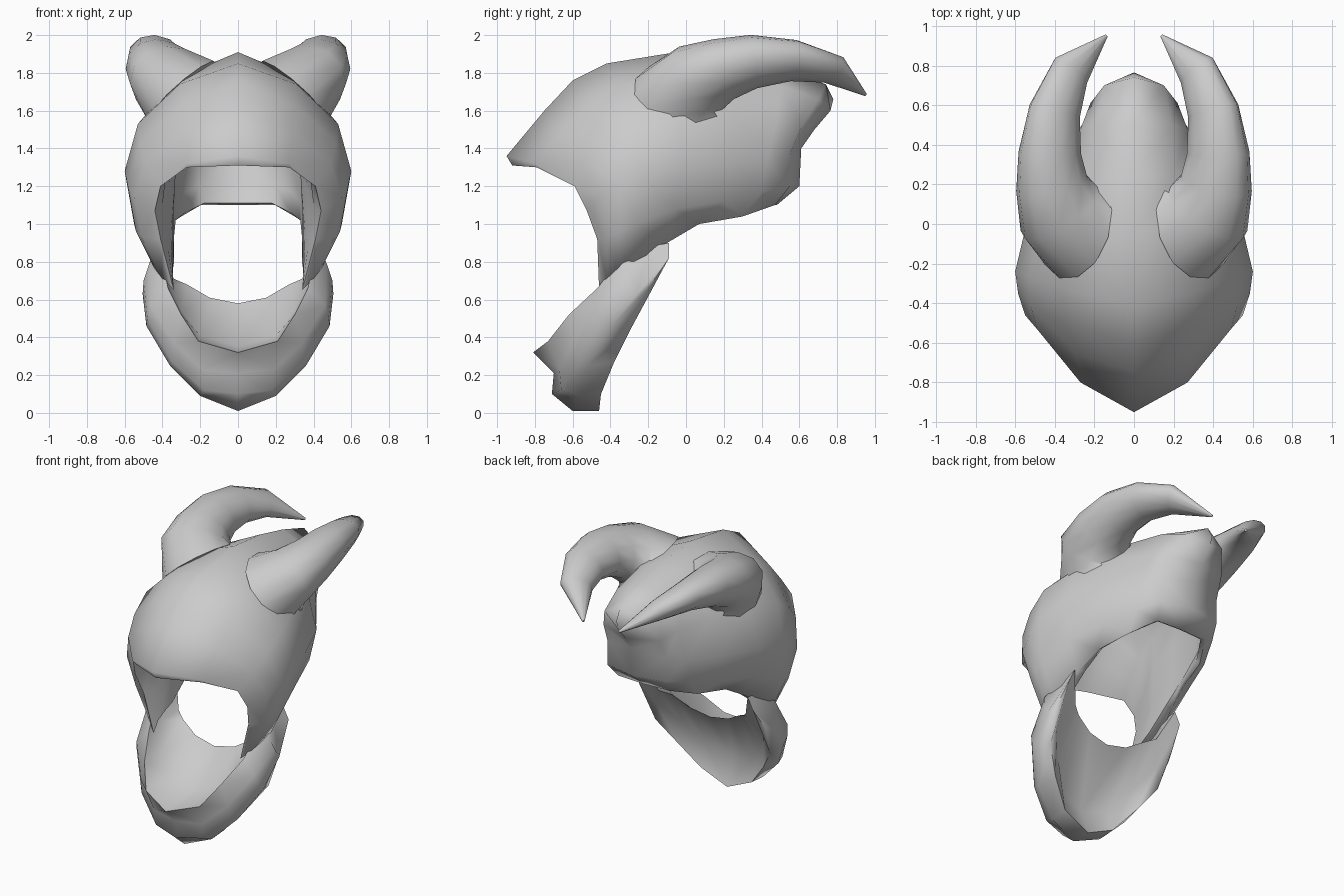
import bpy
import bmesh
from math import cos, sin, tau, radians
from mathutils import Vector

default_cube = bpy.data.objects.get("Cube")
if default_cube:
    bpy.data.objects.remove(default_cube, do_unlink=True)

# One plain grey metal for every part
GREY = (0.6, 0.6, 0.6, 1)
metal = bpy.data.materials.new("grey_metal")
metal.use_nodes = True
metal.diffuse_color = GREY
metal.node_tree.nodes["Principled BSDF"].inputs["Base Color"].default_value = GREY


def loft(name, sections, closed=False, cap_start=False, cap_end=False):
    """Skin a row of equal-length sections; points that coincide are welded."""
    bm = bmesh.new()
    rows = [[bm.verts.new(point) for point in section] for section in sections]
    count = len(rows[0])
    for near, far in zip(rows, rows[1:]):
        for i in range(count if closed else count - 1):
            j = (i + 1) % count
            bm.faces.new((near[i], near[j], far[j], far[i]))
    if cap_start:
        bm.faces.new(rows[0])
    if cap_end:
        bm.faces.new(rows[-1])
    bmesh.ops.remove_doubles(bm, verts=bm.verts, dist=0.001)
    bmesh.ops.recalc_face_normals(bm, faces=bm.faces)
    mesh = bpy.data.meshes.new(name)
    bm.to_mesh(mesh)
    bm.free()
    mesh.materials.append(metal)
    obj = bpy.data.objects.new(name, mesh)
    bpy.context.collection.objects.link(obj)
    return obj


def mirror(obj):
    """Add the other half across x = 0 and bake it into the mesh."""
    modifier = obj.modifiers.new("mirror", "MIRROR")
    modifier.merge_threshold = 0.002
    depsgraph = bpy.context.evaluated_depsgraph_get()
    finished = bpy.data.meshes.new_from_object(obj.evaluated_get(depsgraph))
    obj.modifiers.clear()
    obj.data = finished


def smooth(obj, angle):
    bpy.ops.object.select_all(action="DESELECT")
    obj.select_set(True)
    bpy.context.view_layer.objects.active = obj
    bpy.ops.object.shade_smooth_by_angle(angle=radians(angle))


# Helmet outside: half ribs from the face edge to the back, each from ridge to rim
face_edge = [(0, -.95, 1.36), (.27, -.8, 1.32), (.41, -.59, 1.2),
             (.44, -.525, 1.07), (.41, -.47, .92), (.34, -.46, .65)]
brow = [(0, -.75, 1.6), (.29, -.65, 1.49), (.49, -.53, 1.32),
        (.55, -.46, 1.14), (.51, -.42, .93), (.4, -.42, .71)]
forehead = [(0, -.6, 1.76), (.3, -.52, 1.63), (.52, -.42, 1.43),
            (.585, -.35, 1.21), (.54, -.35, .96), (.43, -.36, .74)]
temple = [(0, -.42, 1.85), (.31, -.34, 1.74), (.53, -.27, 1.53),
          (.6, -.24, 1.28), (.55, -.27, 1), (.44, -.28, .77)]
crown = [(0, -.05, 1.91), (.26, 0, 1.8), (.47, -.02, 1.6),
         (.55, -.03, 1.3), (.5, -.05, 1.08), (.39, -.1, .9)]
rear_crown = [(0, .25, 1.88), (.2, .25, 1.78), (.37, .25, 1.58),
              (.44, .25, 1.32), (.42, .2, 1.12), (.36, .07, 1)]
nape = [(0, .5, 1.82), (.19, .5, 1.73), (.27, .48, 1.55),
        (.31, .43, 1.33), (.32, .4, 1.17), (.3, .3, 1.04)]
back_corner = [(0, .74, 1.74), (.15, .7, 1.66), (.22, .61, 1.51),
               (.23, .55, 1.37), (.23, .55, 1.2), (.2, .47, 1.1)]
back_seam = [(0, .78, 1.66), (0, .765, 1.6), (0, .68, 1.5),
             (0, .61, 1.4), (0, .6, 1.2), (0, .48, 1.1)]

# Helmet lining: matching ribs, thick at the cheeks and straight at the sides
lining_edge = [(0, -.92, 1.31), (.27, -.79, 1.3)] + face_edge[2:]
lining_brow = [(0, -.68, 1.5), (.24, -.6, 1.42), (.38, -.49, 1.27),
               (.4, -.4, 1.1), (.375, -.37, .92), (.345, -.4, .72)]
lining_forehead = [(0, -.56, 1.67), (.24, -.48, 1.55), (.37, -.38, 1.4),
                   (.36, -.29, 1.2), (.355, -.28, .95), (.345, -.32, .76)]
lining_temple = [(0, -.4, 1.77), (.24, -.34, 1.66), (.36, -.25, 1.5),
                 (.33, -.2, 1.28), (.345, -.22, 1), (.34, -.25, .79)]
lining_crown = [(0, -.05, 1.84), (.21, 0, 1.73), (.36, 0, 1.56),
                (.33, 0, 1.3), (.34, -.03, 1.08), (.34, -.08, .92)]
lining_rear = [(0, .25, 1.81), (.17, .25, 1.71), (.31, .25, 1.54),
               (.33, .25, 1.32), (.33, .2, 1.12), (.33, .08, 1.02)]
lining_nape = [(0, .47, 1.75), (.16, .46, 1.66), (.24, .44, 1.52),
               (.27, .4, 1.33), (.28, .36, 1.17), (.28, .29, 1.06)]
lining_corner = [(0, .66, 1.67), (.11, .63, 1.6), (.18, .56, 1.49),
                 (.19, .5, 1.35), (.2, .49, 1.2), (.18, .45, 1.11)]
lining_seam = [(0, .7, 1.61), (0, .68, 1.56), (0, .61, 1.48),
               (0, .55, 1.38), (0, .54, 1.2), (0, .46, 1.11)]

outside = [face_edge, face_edge, brow, forehead, temple, crown,
           rear_crown, nape, back_corner, back_seam]
lining = [face_edge, lining_edge, lining_brow, lining_forehead, lining_temple,
          lining_crown, lining_rear, lining_nape, lining_corner, lining_seam]
helmet = loft("helmet_shell", [outer + inner[::-1]
                               for outer, inner in zip(outside, lining)])
mirror(helmet)
smooth(helmet, 75)

# Jaw guard: closed sections from chin to ear, running
# lip, notch, chin, keel, heel, hollow, rim, bowl
chin = [(0, -.81, .32), (0, -.7, .21), (0, -.71, .1), (0, -.6, .01),
        (0, -.46, .01), (0, -.53, .2), (0, -.27, .58), (0, -.5, .35)]
chin_side = [(.21, -.73, .38), (.19, -.67, .23), (.18, -.66, .12), (.2, -.58, .09),
             (.2, -.45, .1), (.18, -.49, .25), (.15, -.26, .61), (.2, -.47, .41)]
jaw_corner = [(.3, -.62, .52), (.34, -.6, .37), (.35, -.58, .27), (.36, -.52, .25),
              (.34, -.38, .27), (.31, -.39, .42), (.27, -.23, .68), (.3, -.42, .54)]
jaw_arm = [(.37, -.47, .66), (.46, -.48, .57), (.48, -.45, .5), (.485, -.4, .46),
           (.45, -.3, .43), (.42, -.27, .56), (.34, -.18, .71), (.37, -.32, .68)]
jaw_end = [(.4, -.36, .8), (.47, -.33, .79), (.5, -.3, .7), (.505, -.26, .63),
           (.48, -.2, .66), (.46, -.09, .82), (.42, -.09, .9), (.41, -.2, .88)]
jaw = loft("jaw_guard", [chin, chin_side, jaw_corner, jaw_arm, jaw_end],
           closed=True, cap_end=True)
mirror(jaw)
smooth(jaw, 89)

# Horns: oval rings along a path that sweeps outward, back and inward
# (each entry is a centre, then the half-width and half-height)
HORN_PATH = [((.295, -.01, 1.7), .275, .24), ((.37, .07, 1.765), .24, .19),
             ((.415, .2, 1.82), .19, .16), ((.425, .36, 1.86), .165, .135),
             ((.4, .57, 1.865), .14, .1), ((.32, .77, 1.82), .11, .07),
             ((.14, .95, 1.685), .008, .008)]
HORN_SIDES = 12


def horn_rings(side):
    centres = [Vector((side * x, y, z)) for (x, y, z), _, _ in HORN_PATH]
    across = Vector((side * .3, -.95, -.05))
    rings = []
    for i, (centre, (_, width, height)) in enumerate(zip(centres, HORN_PATH)):
        before, after = centres[max(i - 1, 0)], centres[min(i + 1, len(centres) - 1)]
        along = (after - before).normalized()
        if i == 0:
            along = Vector((side * .64, .16, .7)).normalized()
        across = (across - along * across.dot(along)).normalized()
        up = along.cross(across)
        angles = [tau * k / HORN_SIDES for k in range(HORN_SIDES)]
        rings.append([centre + across * cos(a) * width + up * sin(a) * height
                      for a in angles])
    return rings


for label, side in (("left", 1), ("right", -1)):
    horn = loft(label + "_horn", horn_rings(side), closed=True,
                cap_start=True, cap_end=True)
    smooth(horn, 50)
